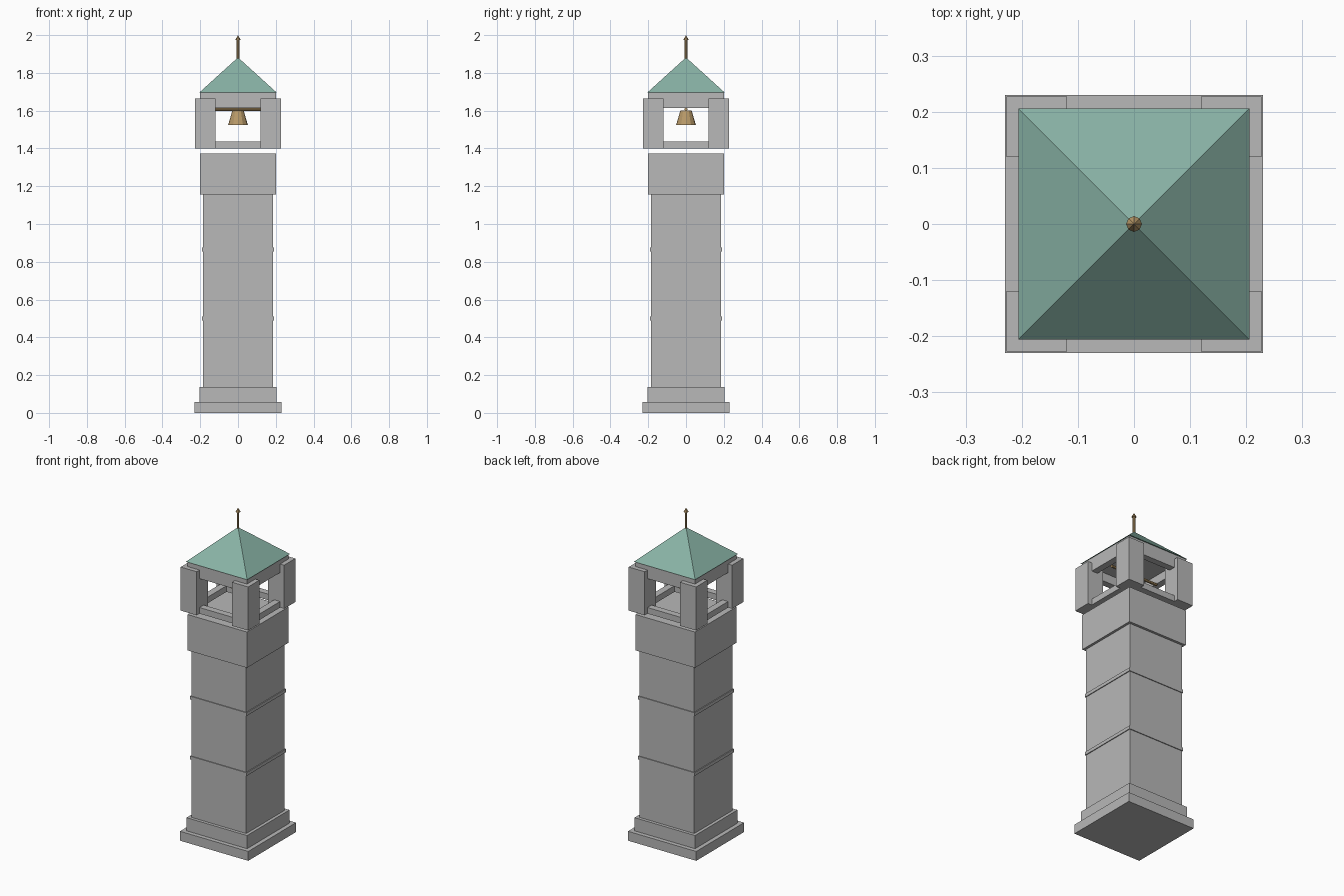
import bpy
import math

cube = bpy.data.objects.get("Cube")
if cube:
    bpy.data.objects.remove(cube, do_unlink=True)


def material(name, color):
    m = bpy.data.materials.new(name)
    m.use_nodes = True
    m.diffuse_color = (*color, 1)
    m.node_tree.nodes["Principled BSDF"].inputs["Base Color"].default_value = (*color, 1)
    return m


stone = material("grey stone", (0.48, 0.48, 0.48))
copper = material("green copper", (0.25, 0.45, 0.38))
bronze = material("bronze", (0.48, 0.32, 0.14))


def finish(name, mat):
    obj = bpy.context.object
    obj.name = name
    obj.data.materials.append(mat)
    return obj


def box(name, low, high, mat=stone):
    bpy.ops.mesh.primitive_cube_add(size=1, location=[(a + b) / 2 for a, b in zip(low, high)])
    obj = finish(name, mat)
    obj.scale = [b - a for a, b in zip(low, high)]
    return obj


def slab(name, half, bottom, top):
    return box(name, (-half, -half, bottom), (half, half, top))


def cone(name, r1, r2, bottom, top, mat, sides, turn=0):
    bpy.ops.mesh.primitive_cone_add(vertices=sides, radius1=r1, radius2=r2, depth=top - bottom,
                                    location=(0, 0, (bottom + top) / 2), rotation=(0, 0, turn))
    return finish(name, mat)


# Stepped base, shaft, string courses and head block
slab("base_step", 0.23, 0, 0.057)
slab("plinth", 0.204, 0.057, 0.137)
slab("shaft", 0.185, 0.137, 1.155)
for i, z in enumerate((0.49, 0.855)):
    slab(f"string_course_{i + 1}", 0.19, z, z + 0.02)
slab("head_block", 0.2, 1.155, 1.373)

# Corner piers of the belfry
for x in (-0.173, 0.173):
    for y in (-0.173, 0.173):
        box("belfry_pier", (x - 0.054, y - 0.054, 1.4), (x + 0.054, y + 0.054, 1.665))

# Parapets and lintels between the piers
for name, bottom, top in (("parapet", 1.4, 1.437), ("lintel", 1.613, 1.665)):
    for side in range(4):
        rail = box(name, (-0.12, -0.2, bottom), (0.12, -0.16, top))
        a = side * math.pi / 2
        x, y, z = rail.location
        rail.location = (-y * math.sin(a), y * math.cos(a), z)
        rail.rotation_euler.z = a

# Roof with eaves slab
slab("eaves", 0.2, 1.665, 1.695)
cone("roof", 0.206 * math.sqrt(2), 0, 1.695, 1.882, copper, 4, math.pi / 4)

# Bell on its crossbar
cone("bell", 0.052, 0.03, 1.525, 1.6, bronze, 12)
bpy.ops.mesh.primitive_cylinder_add(vertices=8, radius=0.008, depth=0.32,
                                    location=(0, 0, 1.607), rotation=(0, math.pi / 2, 0))
finish("bell_crossbar", bronze)

# Finial
cone("finial_rod", 0.007, 0.007, 1.875, 1.98, bronze, 8)
cone("finial_tip", 0.014, 0, 1.975, 2, bronze, 8)
